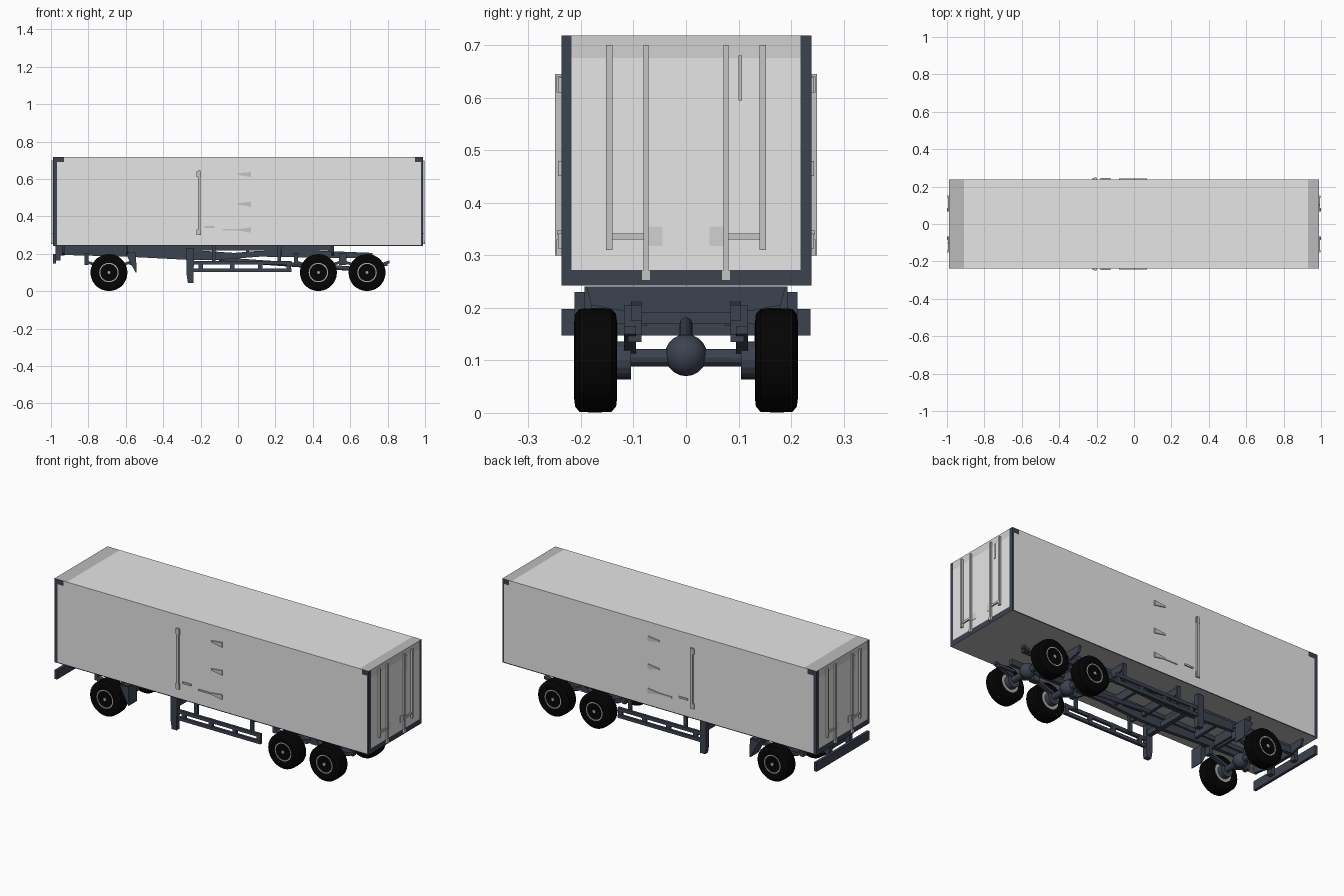
import bpy, bmesh, math
from mathutils import Vector, Matrix

if "Cube" in bpy.data.objects:
    bpy.data.objects.remove(bpy.data.objects["Cube"])


def material(name, c):
    m = bpy.data.materials.new(name)
    m.diffuse_color = (*c, 1)
    m.use_nodes = True
    m.node_tree.nodes["Principled BSDF"].inputs["Base Color"].default_value = m.diffuse_color
    return m


PANEL = material("panel light grey", (0.79, 0.79, 0.79))
BAND = material("edge mid grey", (0.50, 0.50, 0.50))
SLATE = material("frame slate", (0.045, 0.056, 0.08))
FLOOR = material("floor grey", (0.45, 0.45, 0.45))
ROD = material("rod grey", (0.56, 0.56, 0.55))
TRIM = material("door edge grey", (0.64, 0.64, 0.64))
TYRE = material("tyre black", (0.0012, 0.0012, 0.0012))
RIM = material("rim grey", (0.42, 0.42, 0.42))
HUB = material("hub dark grey", (0.05, 0.05, 0.055))


def finish(name, bm, mats):
    bmesh.ops.recalc_face_normals(bm, faces=bm.faces)
    me = bpy.data.meshes.new(name)
    bm.to_mesh(me)
    bm.free()
    for m in mats:
        me.materials.append(m)
    ob = bpy.data.objects.new(name, me)
    bpy.context.collection.objects.link(ob)
    return ob


def box(name, mat, x, y, z, mirror=False):
    """Box from (min, max) ranges, optionally repeated on the other side."""
    bm = bmesh.new()
    for s in ((1, -1) if mirror else (1,)):
        size = (x[1] - x[0], y[1] - y[0], z[1] - z[0])
        mid = Vector((sum(x) / 2, s * sum(y) / 2, sum(z) / 2))
        bmesh.ops.create_cube(bm, size=1, matrix=Matrix.Translation(mid) @ Matrix.Diagonal((*size, 1)))
    return finish(name, bm, [mat])


def plate(name, mat, pts, y0, y1):
    """x-z outline extruded along y, built on both sides."""
    bm = bmesh.new()
    for s in (1, -1):
        f = bm.faces.new([bm.verts.new((px, s * y0, pz)) for px, pz in pts])
        r = bmesh.ops.extrude_face_region(bm, geom=[f])
        for v in r["geom"]:
            if isinstance(v, bmesh.types.BMVert):
                v.co.y = s * y1
    return finish(name, bm, [mat])


def tube(name, mat, a, b, r, seg=12, mirror=False):
    bm = bmesh.new()
    for s in ((1, -1) if mirror else (1,)):
        p, q = Vector((a[0], s * a[1], a[2])), Vector((b[0], s * b[1], b[2]))
        d = q - p
        rot = d.to_track_quat('Z', 'Y').to_matrix().to_4x4()
        bmesh.ops.create_cone(bm, cap_ends=True, segments=seg, radius1=r, radius2=r,
                              depth=d.length, matrix=Matrix.Translation((p + q) / 2) @ rot)
    return finish(name, bm, [mat])


def lathe(name, prof, side, x, z, mats, rule=None, seg=28):
    """Spin a (y, radius) profile about a wheel axis."""
    bm = bmesh.new()
    rings = [[bm.verts.new((x + r * math.cos(2 * math.pi * i / seg), side * y,
                            z + r * math.sin(2 * math.pi * i / seg))) for i in range(seg)]
             for y, r in prof]
    for k in range(len(rings) - 1):
        a, b = rings[k], rings[k + 1]
        for i in range(seg):
            j = (i + 1) % seg
            f = bm.faces.new((a[i], a[j], b[j], b[i]))
            f.material_index = rule[k] if rule else 0
    for ring in (rings[0], rings[-1]):
        bm.faces.new(ring).material_index = rule[-1] if rule else 0
    ob = finish(name, bm, mats)
    for p in ob.data.polygons:
        p.use_smooth = len(p.vertices) == 4
    ob.data.set_sharp_from_angle(angle=math.radians(35))
    return ob


# Cargo body: one box cut into colour zones
bm = bmesh.new()
bmesh.ops.create_cube(bm, size=1, matrix=Matrix.Translation((0, 0.001, 0.48)) @ Matrix.Diagonal((1.976, 0.476, 0.476, 1)))
cuts = [(0, v) for v in (-0.968, -0.91, -0.93, 0.978, 0.93, 0.945)]
cuts += [(1, v) for v in (-0.218, 0.218, -0.205, 0.205)] + [(2, v) for v in (0.247, 0.272, 0.675, 0.69)]
for axis, v in cuts:
    n = Vector([float(i == axis) for i in range(3)])
    bmesh.ops.bisect_plane(bm, geom=bm.verts[:] + bm.edges[:] + bm.faces[:], plane_co=n * v, plane_no=n)
bm.normal_update()
for f in bm.faces:
    c, n = f.calc_center_median(), f.normal
    if n.z < -0.5:
        m = 3
    elif n.z > 0.5:
        m = 1 if c.x > 0.93 or c.x < -0.91 else 0
    elif abs(n.x) > 0.5:                                # door ends
        m = 2 if abs(c.y) > 0.218 or c.z < 0.272 else 4 if c.z > 0.675 else 0
    else:                                               # long sides
        post = c.x < -0.968 or c.x > 0.978
        corner = c.z > 0.69 and (c.x < -0.93 or c.x > 0.945)
        m = 2 if post or corner or c.z < 0.247 else 0
    f.material_index = m
finish("cargo_body", bm, [PANEL, BAND, SLATE, FLOOR, TRIM])

# Door locking rods and handles at both ends
for s, end in ((1, "rear"), (-1, "front")):
    def xr(a, b):
        return tuple(sorted((s * a, s * b)))
    box(end + "_inner_lock_rods", ROD, xr(0.986, 0.998), (0.071, 0.081), (0.252, 0.70), True)
    box(end + "_outer_lock_rods", ROD, xr(0.986, 0.998), (0.140, 0.152), (0.31, 0.70), True)
    box(end + "_lock_handles", ROD, xr(0.986, 0.995), (0.08, 0.142), (0.330, 0.341), True)
    box(end + "_handle_catches", TRIM, xr(0.986, 0.990), (0.045, 0.071), (0.318, 0.355), True)
    box(end + "_rod_feet", ROD, xr(0.986, 1.0), (0.068, 0.085), (0.252, 0.272), True)
    y0 = 0.1 if s > 0 else -0.107
    box(end + "_door_tag", ROD, xr(0.986, 0.991), (y0, y0 + 0.007), (0.595, 0.68))

# Side door fittings
box("side_lock_rod", ROD, (-0.214, -0.201), (0.234, 0.249), (0.30, 0.645), True)
for z in (0.30, 0.61):
    box("side_rod_guide", ROD, (-0.222, -0.198), (0.234, 0.246), (z, z + 0.03), True)
box("side_door_handle", ROD, (-0.18, -0.125), (0.234, 0.245), (0.338, 0.348), True)
for z in (0.325, 0.463, 0.622):
    plate("side_door_hinge", ROD, [(0.0, z), (0.07, z - 0.012), (0.07, z + 0.016), (0.0, z + 0.008)], 0.234, 0.244)
box("side_handle_bar", ROD, (-0.08, 0.01), (0.234, 0.243), (0.324, 0.332), True)

# Chassis rails, cross members and outriggers
plate("chassis_rail", SLATE, [(-0.975, 0.195), (-0.6, 0.185), (-0.27, 0.168), (-0.1, 0.168), (0.12, 0.185),
                              (0.72, 0.175), (0.72, 0.205), (0.3, 0.222), (0.1, 0.215), (-0.02, 0.205), (-0.27, 0.222),
                              (-0.6, 0.23), (-0.975, 0.225)], 0.085, 0.105)
box("floor_rail", SLATE, (-0.97, 0.51), (0.075, 0.1), (0.218, 0.241), True)
for x in (-0.94, -0.78, -0.62, -0.47, -0.27, -0.13, 0.05, 0.22, 0.38, 0.49):
    box("cross_member", SLATE, (x - 0.008, x + 0.008), (-0.095, 0.095), (0.19, 0.236))
for x in (-0.94, -0.6, -0.14, 0.22, 0.5):
    bm = bmesh.new()
    vs = [bm.verts.new((x, y, z)) for y, z in ((-0.19, 0.241), (-0.18, 0.205), (-0.1, 0.19),
                                               (0.1, 0.19), (0.18, 0.205), (0.19, 0.241))]
    r = bmesh.ops.extrude_face_region(bm, geom=[bm.faces.new(vs)])
    bmesh.ops.translate(bm, vec=(0.012, 0, 0), verts=[v for v in r["geom"] if isinstance(v, bmesh.types.BMVert)])
    finish("outrigger", bm, [SLATE])

# Bumper beam at the front end
box("bumper_beam", SLATE, (-0.988, -0.972), (-0.237, 0.237), (0.147, 0.198))
box("bumper_bracket", SLATE, (-0.975, -0.95), (0.075, 0.105), (0.165, 0.241), True)

# Mud flaps behind the front wheels
plate("mud_flap", SLATE, [(-0.6, 0.2), (-0.548, 0.1), (-0.543, 0.1), (-0.545, 0.205)], 0.13, 0.205)
box("mud_flap_arm", SLATE, (-0.585, -0.55), (0.09, 0.2), (0.195, 0.21), True)

# Support legs and side guards
plate("support_leg", SLATE, [(-0.275, 0.23), (-0.235, 0.23), (-0.238, 0.045), (-0.268, 0.045), (-0.275, 0.09)], 0.185, 0.212)
box("support_leg_beam", SLATE, (-0.268, -0.242), (-0.2, 0.2), (0.17, 0.2))
for z in (0.103, 0.142):
    box("side_guard_rail", SLATE, (-0.25, 0.285), (0.193, 0.207), (z, z + 0.019), True)
for x in (-0.2, -0.03, 0.12, 0.272):
    box("side_guard_post", SLATE, (x - 0.012, x + 0.012), (0.190, 0.205), (0.103, 0.16), True)
for x in (-0.13, 0.22):
    box("side_guard_hanger", SLATE, (x - 0.01, x + 0.01), (0.18, 0.193), (0.145, 0.241), True)

# Axles, differentials and springs
for x, kind in ((-0.69, "front"), (0.43, "middle"), (0.69, "rear")):
    tube(kind + "_axle", SLATE, (x, -0.15, 0.105), (x, 0.15, 0.105), 0.017)
    tube(kind + "_brake_drum", SLATE, (x, 0.105, 0.1), (x, 0.135, 0.1), 0.036, 16, True)
    plate(kind + "_leaf_spring", SLATE, [(x - 0.12, 0.165), (x, 0.125), (x + 0.12, 0.165), (x + 0.12, 0.15),
                                         (x, 0.108), (x - 0.12, 0.15)][::-1], 0.095, 0.118)
    box(kind + "_spring_hanger", SLATE, (x - 0.13, x - 0.11), (0.085, 0.118), (0.14, 0.205), True)
    if kind != "rear":
        box(kind + "_spring_shackle", SLATE, (x + 0.11, x + 0.13), (0.085, 0.118), (0.14, 0.205), True)
    bm = bmesh.new()
    bmesh.ops.create_uvsphere(bm, u_segments=16, v_segments=10, radius=0.04, matrix=Matrix.Translation((x, 0, 0.11)))
    for f in bm.faces:
        f.smooth = True
    finish(kind + "_differential", bm, [SLATE])
tube("drive_shaft", SLATE, (-0.1, 0, 0.17), (0.69, 0, 0.115), 0.012)
box("rear_tail_bar", SLATE, (0.70, 0.80), (0.085, 0.11), (0.135, 0.15), True)

# Wheels: tyre, rim and hub
tyre = [(0.136, 0.05), (0.131, 0.07), (0.133, 0.088), (0.142, 0.098), (0.165, 0.099), (0.182, 0.099),
        (0.203, 0.098), (0.211, 0.088), (0.213, 0.072), (0.208, 0.05)]
rim = [(0.134, 0.052), (0.210, 0.052), (0.210, 0.046), (0.196, 0.043), (0.192, 0.028), (0.196, 0.023),
       (0.206, 0.020), (0.206, 0.011), (0.212, 0.009)]
for x, kind in ((-0.69, "front"), (0.43, "middle"), (0.69, "rear")):
    for s, side in ((1, "left"), (-1, "right")):
        lathe(f"{kind}_{side}_tyre", tyre, s, x, 0.1, [TYRE])
        lathe(f"{kind}_{side}_rim", rim, s, x, 0.1, [RIM, HUB], [0, 0, 0, 0, 1, 0, 0, 1, 0])
        for k in range(10):                             # dark vent holes
            a = math.tau * k / 10
            px, pz = x + 0.036 * math.cos(a), 0.1 + 0.036 * math.sin(a)
            tube(f"{kind}_{side}_rim_hole", HUB, (px, s * 0.188, pz), (px, s * 0.197, pz), 0.0055, 8)
